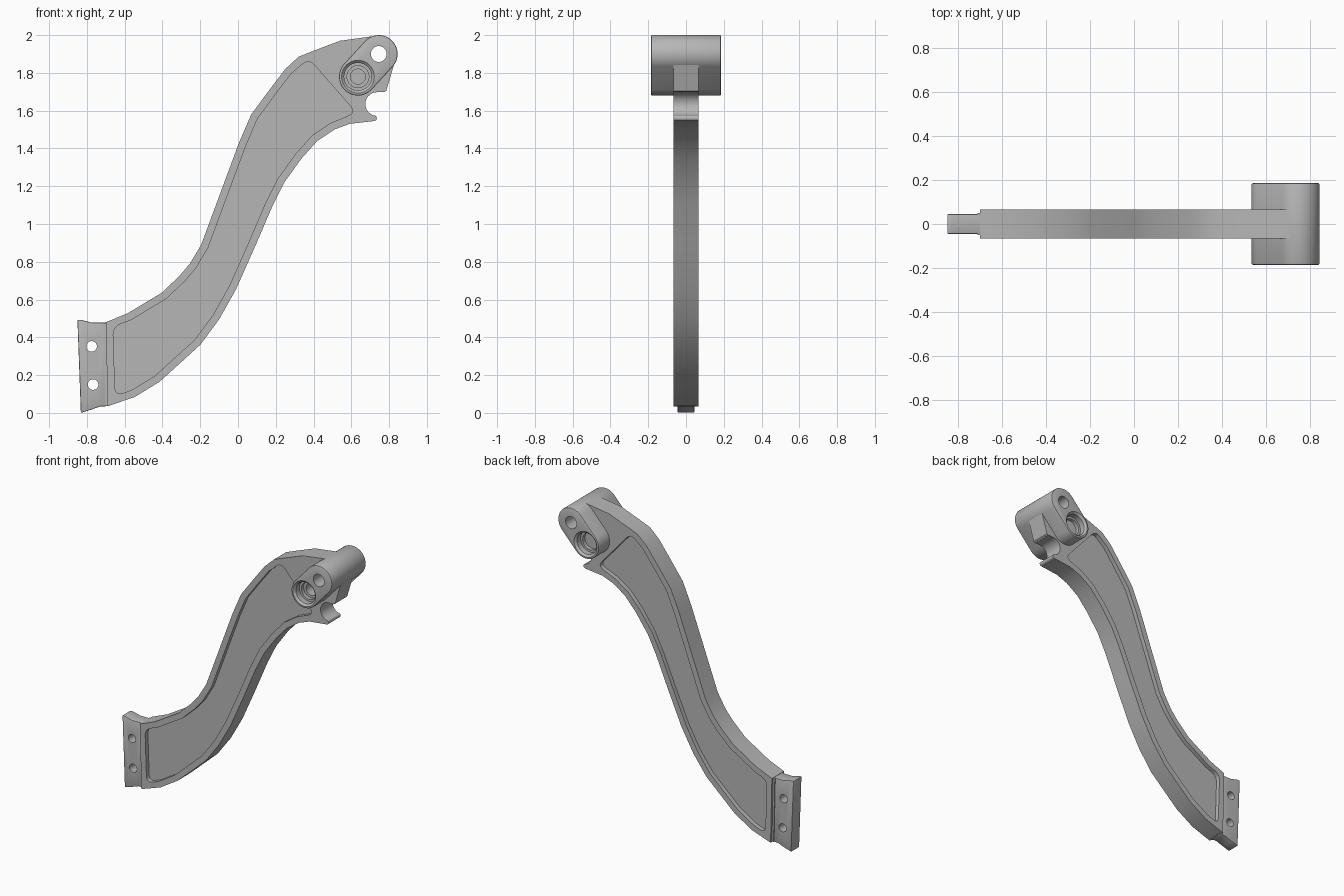
import bpy, bmesh, math
from mathutils import Vector

default = bpy.data.objects.get("Cube")
if default:
    bpy.data.objects.remove(default, do_unlink=True)

grey = bpy.data.materials.new("cast_grey")
grey.use_nodes = True
colour = (0.47, 0.47, 0.47, 1)
grey.diffuse_color = colour
grey.node_tree.nodes["Principled BSDF"].inputs["Base Color"].default_value = colour


def arc(centre, radius, start, end, steps):
    """Points along a circular arc, angles in degrees."""
    angles = [math.radians(start + (end - start) * i / steps) for i in range(steps + 1)]
    return [(centre[0] + radius * math.cos(a), centre[1] + radius * math.sin(a)) for a in angles]


def offset(path, distance):
    """Shift an open path sideways, to the right of its direction."""
    points = [Vector(p) for p in path]
    shifted = []
    for i, point in enumerate(points):
        along = (points[min(i + 1, len(points) - 1)] - points[max(i - 1, 0)]).normalized()
        shifted.append(point + Vector((along.y, -along.x)) * distance)
    return shifted


def round_corners(path, radius):
    """Replace the sharp corners of a closed path with small curves."""
    points = [Vector(p) for p in path]
    result = []
    for i, corner in enumerate(points):
        before = (points[i - 1] - corner).normalized()
        after = (points[(i + 1) % len(points)] - corner).normalized()
        if before.dot(after) < -0.6:
            result.append(corner)
            continue
        a, b = corner + before * radius, corner + after * radius
        for step in range(6):
            t = step / 5
            result.append(a * (1 - t) ** 2 + corner * 2 * t * (1 - t) + b * t * t)
    return result


def finish(name, bm):
    bmesh.ops.recalc_face_normals(bm, faces=bm.faces)
    mesh = bpy.data.meshes.new(name)
    bm.to_mesh(mesh)
    bm.free()
    mesh.materials.append(grey)
    part = bpy.data.objects.new(name, mesh)
    bpy.context.collection.objects.link(part)
    return part


def extrude(name, outline, front, back):
    """Solid made from an x-z outline, running along y."""
    bm = bmesh.new()
    face = bm.faces.new([bm.verts.new((x, front, z)) for x, z in outline])
    moved = bmesh.ops.extrude_face_region(bm, geom=[face])["geom"]
    verts = [v for v in moved if isinstance(v, bmesh.types.BMVert)]
    bmesh.ops.translate(bm, verts=verts, vec=(0, back - front, 0))
    return finish(name, bm)


def drill(centre, near, far, radius, far_radius=None):
    """Cutter with a round section between two y positions."""
    bm = bmesh.new()
    rings = []
    for y, r in ((near, radius), (far, far_radius or radius)):
        rings.append([bm.verts.new((x, y, z)) for x, z in arc(centre, r, 0, 360, 32)[:-1]])
    for i in range(32):
        bm.faces.new((rings[0][i - 1], rings[0][i], rings[1][i], rings[1][i - 1]))
    for ring in rings:
        bm.faces.new(ring)
    return finish("drill_cutter", bm)


def apply(part, modifier):
    bpy.context.view_layer.objects.active = part
    bpy.ops.object.modifier_apply(modifier=modifier.name)


def cut(part, cutter):
    cutter.hide_render = True
    modifier = part.modifiers.new("cut", "BOOLEAN")
    modifier.operation = "DIFFERENCE"
    modifier.solver = "EXACT"
    modifier.object = cutter
    apply(part, modifier)
    bpy.data.objects.remove(cutter, do_unlink=True)


def bevel(part, width, segments=2):
    modifier = part.modifiers.new("bevel", "BEVEL")
    modifier.width = width
    modifier.segments = segments
    modifier.limit_method = "ANGLE"
    modifier.angle_limit = math.radians(60)
    apply(part, modifier)


# Main dimensions
HALF_ARM = 0.066
HALF_TAB = 0.045
HALF_BOSS = 0.186
POCKET_DEPTH = 0.03
pin = (0.745, 1.9)
socket = (0.635, 1.78)

# Swept arm: upper edge, pin end, hook, then lower edge
upper = [(-.7, .48), (-.585, .527), (-.405, .635), (-.31, .725), (-.255, .79), (-.195, .89),
         (.005, 1.43), (.07, 1.58), (.17, 1.715), (.25, 1.82), (.32, 1.885), (.395, 1.915)]
lower = [(.59, 1.53), (.51, 1.5), (.42, 1.44), (.335, 1.345), (.245, 1.22), (.18, 1.09),
         (.09, .88), (-.01, .655), (-.1, .495), (-.2, .36), (-.31, .26), (-.415, .165),
         (-.545, .085), (-.69, .035)]
crown = [(.54, 1.97), (.72, 1.995), (.84, 1.89), (.785, 1.705), (.775, 1.698)]
hook = arc((.737, 1.635), .063, 90, 262, 14) + arc((.72, 1.56), .015, 60, -90, 6)
arm = extrude("swept_arm", upper + crown + hook + lower, -HALF_ARM, HALF_ARM)

# Shallow pocket on both faces, parallel to the arm edges
rim = [(-.662, .455)] + offset(upper, .04)[1:-2] + [(.375, 1.875)]
rim += [(.625, 1.59)] + offset(lower, .04)[1:-1] + [(-.65, .09)]
pocket = round_corners(rim, .045)
for side in (-1, 1):
    cut(arm, extrude("pocket_cutter", pocket, side * (HALF_ARM - POCKET_DEPTH), side * 0.1))

# Thin mounting tab with two bolt holes
tab = extrude("mounting_tab", [(-.85, .492), (-.83, .492), (-.775, .478), (-.69, .478),
                               (-.68, .036), (-.73, .034), (-.775, .018), (-.832, 0)],
              -HALF_TAB, HALF_TAB)
bevel(tab, 0.005)
for hole in ((-.775, .352), (-.767, .15)):
    cut(tab, drill(hole, -0.1, 0.1, 0.028))

# Fillet strip where the tab meets the arm
step = 0.012
extrude("tab_fillet", [(-.7 - step, .477), (-.69, .477), (-.68, .037), (-.69 - step, .037)],
        -HALF_TAB - step / 2, HALF_TAB + step / 2)

# Wide pivot boss with rounded ends
slope = math.degrees(math.atan2(pin[1] - socket[1], pin[0] - socket[0]))
capsule = arc(pin, 0.1, slope - 90, slope + 90, 24) + arc(socket, 0.1, slope + 90, slope + 270, 24)
boss = extrude("pivot_boss", capsule, -HALF_BOSS, HALF_BOSS)
bevel(boss, 0.007)

# Pin hole and stepped socket run through both the boss and the arm
for part in (boss, arm):
    cut(part, drill(pin, -0.3, 0.3, 0.042))
    cut(part, drill(socket, -0.3, 0.3, 0.04))
for side in (-1, 1):
    cut(boss, drill(socket, side * 0.11, side * 0.3, 0.058))
    cut(boss, drill(socket, side * 0.135, side * 0.3, 0.073))
    cut(boss, drill(socket, side * 0.172, side * 0.188, 0.072, 0.089))

# Smooth shading with crisp edges
bpy.ops.object.select_all(action="DESELECT")
for part in (arm, tab, boss):
    part.select_set(True)
bpy.context.view_layer.objects.active = boss
bpy.ops.object.shade_smooth_by_angle(angle=math.radians(30))
